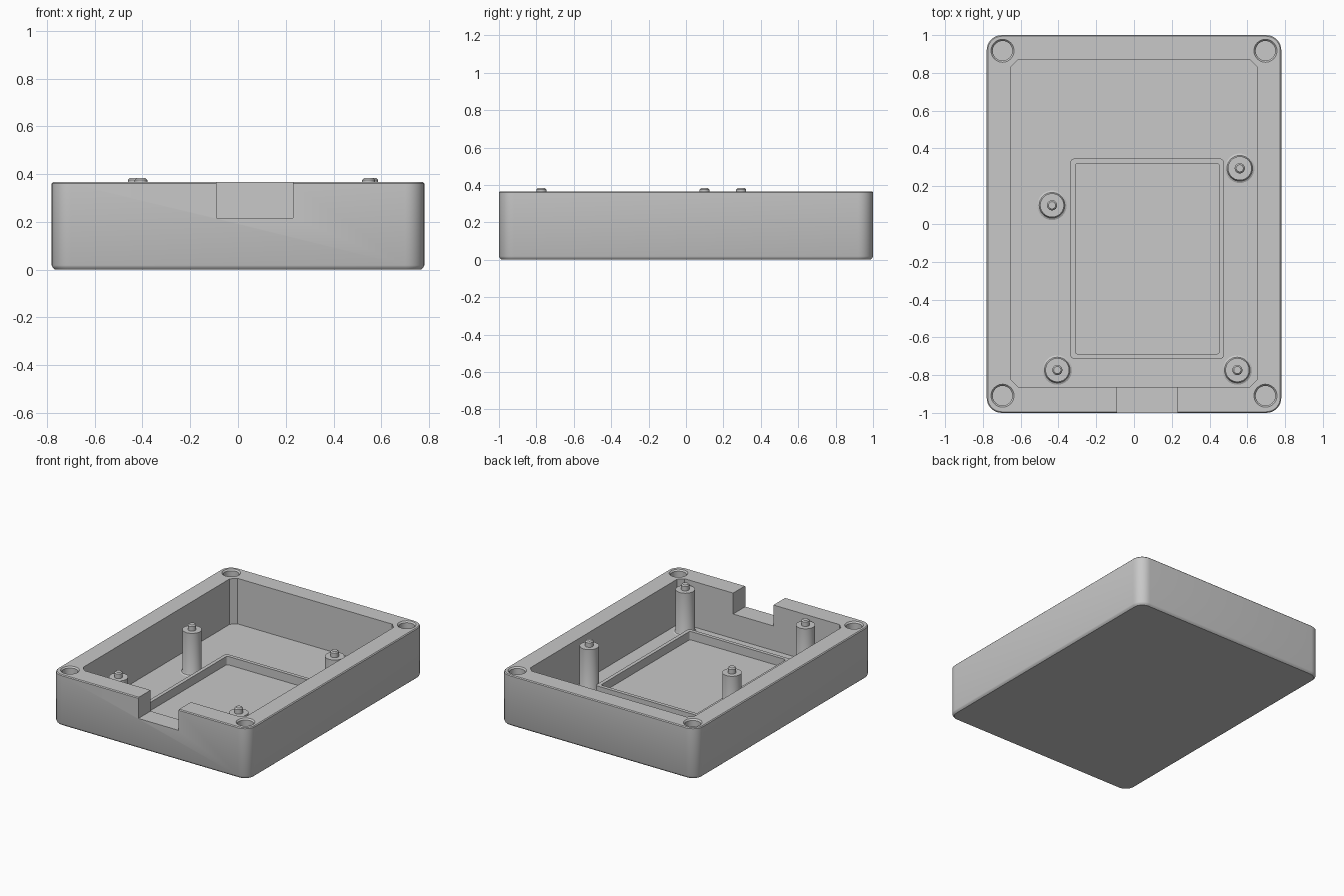
import bpy, bmesh, math

cube = bpy.data.objects.get("Cube")
if cube:
    bpy.data.objects.remove(cube, do_unlink=True)

grey = bpy.data.materials.new("light_grey_plastic")
grey.use_nodes = True
colour = (0.58, 0.58, 0.58, 1)
grey.diffuse_color = colour
grey.node_tree.nodes["Principled BSDF"].inputs["Base Color"].default_value = colour


def outline(cx, cy, hx, hy, r, seg):
    """Rounded rectangle; a circle when r equals both half sizes."""
    pts = []
    for k, (sx, sy) in enumerate(((1, 1), (-1, 1), (-1, -1), (1, -1))):
        for i in range(seg + 1):
            a = math.pi / 2 * (k + i / seg)
            pts.append((cx + sx * (hx - r) + r * math.cos(a),
                        cy + sy * (hy - r) + r * math.sin(a)))
    return pts


def loft(name, centre, rings, seg=8, loop=False):
    """Skin rings of (half x, half y, corner radius, z); cap or close them."""
    bm = bmesh.new()
    rows = [[bm.verts.new((x, y, z)) for x, y in outline(*centre, hx, hy, r, seg)]
            for hx, hy, r, z in rings]
    n = len(rows[0])
    pairs = list(zip(rows, rows[1:]))
    if loop:
        pairs.append((rows[-1], rows[0]))
    else:
        bm.faces.new(rows[0][::-1])
        bm.faces.new(rows[-1])
    for a, b in pairs:
        for i in range(n):
            j = (i + 1) % n
            bm.faces.new((a[i], a[j], b[j], b[i]))
    bmesh.ops.remove_doubles(bm, verts=bm.verts, dist=1e-5)
    bmesh.ops.recalc_face_normals(bm, faces=bm.faces)
    mesh = bpy.data.meshes.new(name)
    bm.to_mesh(mesh)
    bm.free()
    mesh.materials.append(grey)
    obj = bpy.data.objects.new(name, mesh)
    bpy.context.collection.objects.link(obj)
    return obj


def turned(name, centre, profile):
    """Round part from (radius, z) pairs."""
    return loft(name, centre, [(r, r, r, z) for r, z in profile])


def activate(obj):
    bpy.ops.object.select_all(action="DESELECT")
    obj.select_set(True)
    bpy.context.view_layer.objects.active = obj


def cut(obj, cutter):
    cutter.hide_render = True
    activate(obj)
    mod = obj.modifiers.new("cut", "BOOLEAN")
    mod.operation = "DIFFERENCE"
    mod.solver = "EXACT"
    mod.object = cutter
    bpy.ops.object.modifier_apply(modifier=mod.name)
    bpy.data.objects.remove(cutter, do_unlink=True)


W, L, H = 0.78, 1.0, 0.366
FLOOR = 0.04

# Tray body with eased edges
b, t = 0.014, 0.006
tray = loft("tray", (0, 0), [
    (W - b, L - b, 0.08 - b, 0),
    (W - b * 0.3, L - b * 0.3, 0.08 - b * 0.3, b * 0.6),
    (W, L, 0.08, b * 1.3),
    (W, L, 0.08, H - t),
    (W - t, L - t, 0.08 - t, H)])

# Main cavity with clipped corners
cut(tray, loft("cavity_cutter", (0, 0.004),
               [(0.65, 0.866, 0.036, FLOOR), (0.65, 0.866, 0.036, 0.5)], seg=1))

# Cable notch in the front wall
cut(tray, loft("notch_cutter", (0.07, -0.95),
               [(0.16, 0.12, 0, 0.216), (0.16, 0.12, 0, 0.5)], seg=1))

# Round corner recesses with a small lead-in
for sx in (-1, 1):
    for y in (-0.909, 0.917):
        cut(tray, turned("recess_cutter", (sx * 0.696, y),
                         [(0.052, H - 0.06), (0.052, H - 0.01),
                          (0.061, H), (0.061, H + 0.05)]))

# Raised retaining frame on the floor
frame = loft("retaining_frame", (0.07, -0.184), [
    (0.407, 0.53, 0.022, FLOOR - 0.01),
    (0.407, 0.53, 0.022, 0.1),
    (0.381, 0.504, 0.014, 0.1),
    (0.381, 0.504, 0.014, FLOOR - 0.01)], loop=True)

# Mounting posts with flared feet and locating pins
parts = [tray, frame]
posts = {"back_left": (0.56, 0.295), "back_right": (-0.434, 0.099),
         "front_right": (-0.406, -0.773), "front_left": (0.547, -0.773)}
for place, at in posts.items():
    parts.append(turned(place + "_post", at, [
        (0.078, FLOOR - 0.005), (0.078, FLOOR), (0.068, FLOOR + 0.005),
        (0.063, FLOOR + 0.016), (0.063, 0.343)]))
    parts.append(turned(place + "_pin", at, [
        (0.027, 0.335), (0.027, 0.375), (0.019, 0.383)]))

for obj in parts:
    activate(obj)
    bpy.ops.object.shade_smooth_by_angle(angle=math.radians(30))
